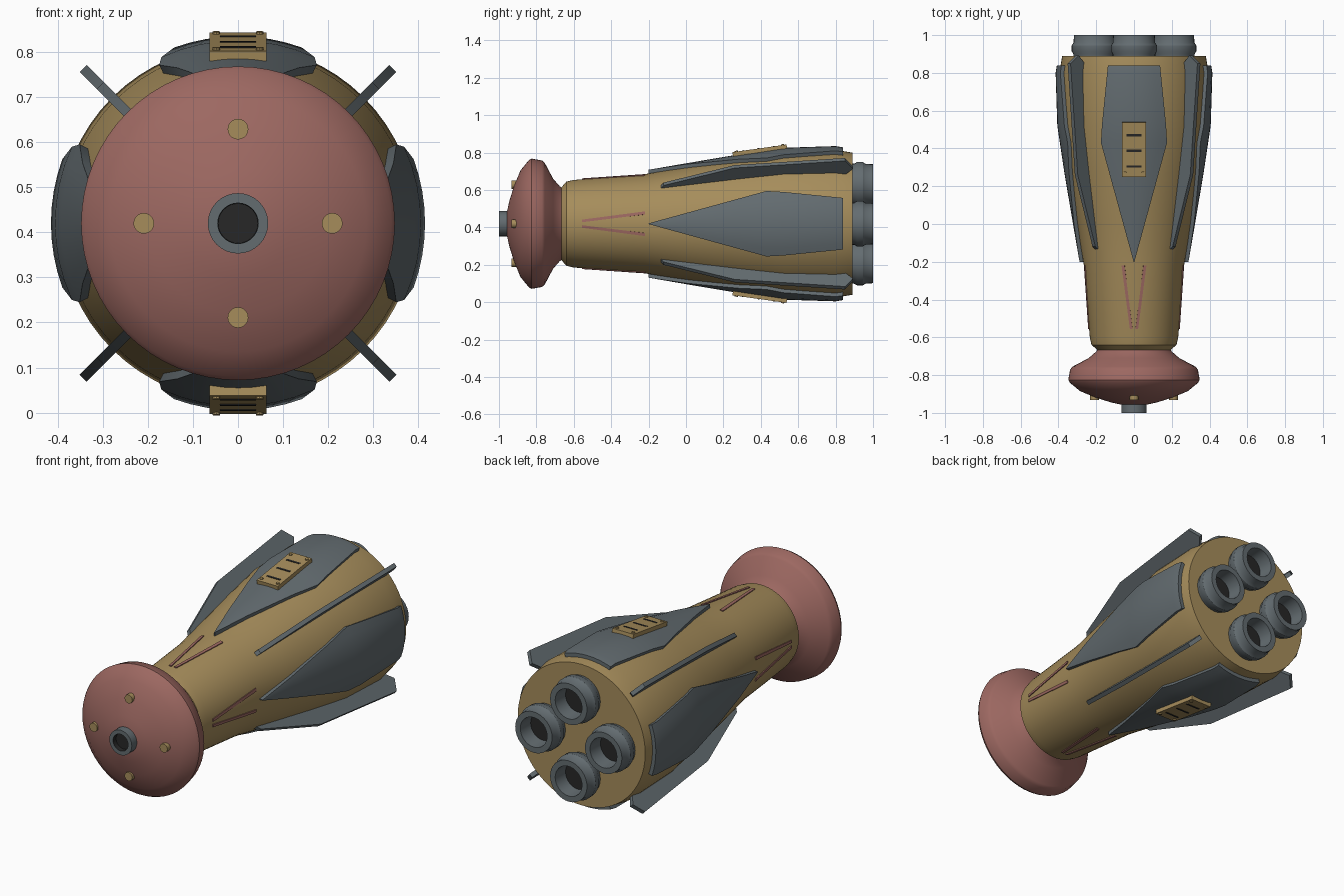
import bpy, bmesh, math
from mathutils import Matrix, Vector

if "Cube" in bpy.data.objects:
    bpy.data.objects.remove(bpy.data.objects["Cube"])

CZ = 0.42  # height of the long axis


def material(name, rgb):
    m = bpy.data.materials.new(name)
    m.diffuse_color = (*rgb, 1)
    m.use_nodes = True
    m.node_tree.nodes["Principled BSDF"].inputs["Base Color"].default_value = m.diffuse_color
    return m


GOLD = material("ochre", (0.38, 0.265, 0.105))
GREY = material("steel grey", (0.125, 0.15, 0.163))
RED = material("dusty red", (0.335, 0.138, 0.12))
DARK = material("dark", (0.02, 0.02, 0.02))

# hull outline as (y, radius)
HULL = [(-0.67, 0.19), (-0.64, 0.225), (-0.6, 0.234), (-0.22, 0.265), (0.0, 0.303),
        (0.28, 0.35), (0.52, 0.386), (0.8, 0.395), (0.89, 0.38)]


def interp(table, y):
    for (y0, v0), (y1, v1) in zip(table, table[1:]):
        if y <= y1:
            return v0 + (v1 - v0) * (y - y0) / (y1 - y0)
    return table[-1][1]


def finish(name, bm, mats, turn=0.0):
    """Turn the part about the long axis, lift it and shade it."""
    bmesh.ops.recalc_face_normals(bm, faces=bm.faces)
    bm.transform(Matrix.Translation((0, 0, CZ)) @ Matrix.Rotation(turn, 4, 'Y'))
    me = bpy.data.meshes.new(name)
    bm.to_mesh(me)
    bm.free()
    for m in mats:
        me.materials.append(m)
    ob = bpy.data.objects.new(name, me)
    bpy.context.collection.objects.link(ob)
    bpy.ops.object.select_all(action='DESELECT')
    ob.select_set(True)
    bpy.context.view_layer.objects.active = ob
    bpy.ops.object.shade_smooth_by_angle(angle=math.radians(32))
    return ob


def lathe(name, profile, mats, n=48, centre=(0, 0), turn=0.0, dark_from=None):
    """Closed solid of revolution; bands from index dark_from use the second material."""
    bm = bmesh.new()
    rings = []
    for y, r in profile:
        rings.append([bm.verts.new((centre[0] + r * math.cos(2 * math.pi * i / n), y,
                                    centre[1] + r * math.sin(2 * math.pi * i / n)))
                      for i in range(n)])
    for k, (a, b) in enumerate(zip(rings, rings[1:])):
        for i in range(n):
            f = bm.faces.new((a[i], a[(i + 1) % n], b[(i + 1) % n], b[i]))
            f.material_index = int(dark_from is not None and k >= dark_from)
    bm.faces.new(rings[0])
    f = bm.faces.new(rings[-1])
    f.material_index = int(dark_from is not None)
    return finish(name, bm, mats, turn)


def plate(name, low, high, lift, mat, turn, n=8):
    """Curved plate on the hull between two side outlines given as (y, offset)."""
    y0, y1 = low[0][0], low[-1][0]
    ys = sorted({y for y, _ in low + high} | {y for y, _ in HULL if y0 < y < y1})
    bm = bmesh.new()
    layers = []
    for d in (-0.012, lift):
        rows = []
        for y in ys:
            r = interp(HULL, y)
            a, b = interp(low, y), interp(high, y)
            row = []
            for i in range(n + 1):
                t = math.asin((a + (b - a) * i / n) / (r + lift))
                row.append(bm.verts.new(((r + d) * math.sin(t), y, (r + d) * math.cos(t))))
            rows.append(row)
        layers.append(rows)
    bot, top = layers
    m = len(ys)
    for j in range(m - 1):
        for i in range(n):
            for L in layers:
                bm.faces.new((L[j][i], L[j][i + 1], L[j + 1][i + 1], L[j + 1][i]))
        for i in (0, n):
            bm.faces.new((bot[j][i], bot[j + 1][i], top[j + 1][i], top[j][i]))
    for j in (0, m - 1):
        for i in range(n):
            bm.faces.new((bot[j][i], bot[j][i + 1], top[j][i + 1], top[j][i]))
    return finish(name, bm, [mat], turn)


# hull and nose
lathe("hull", HULL, [GOLD], 64)
lathe("nose_cap", [(-0.66, 0.19), (-0.675, 0.2), (-0.71, 0.24), (-0.755, 0.325),
                   (-0.77, 0.338), (-0.825, 0.348), (-0.84, 0.34), (-0.885, 0.285),
                   (-0.92, 0.2), (-0.945, 0.12), (-0.96, 0.05)], [RED], 64)
lathe("nose_port", [(-0.93, 0.067), (-1.0, 0.067), (-1.0, 0.045), (-0.975, 0.044)],
      [GREY, DARK], 32, dark_from=2)

for k in range(4):
    turn = k * math.pi / 2
    # studs on the nose
    lathe(f"nose_stud_{k}", [(-0.9, 0.023), (-0.933, 0.023)], [GOLD], 20, (0, 0.209), turn)
    # engine nozzles
    lathe(f"engine_{k}", [(0.87, 0.112), (0.9, 0.113), (0.915, 0.122), (0.945, 0.122),
                          (0.96, 0.112), (1.0, 0.11), (1.0, 0.08), (0.92, 0.074)],
          [GREY, DARK], 32, (0, 0.208), turn, dark_from=7)
    # long pointed armour panels
    edge = [(-0.2, 0.002), (0.43, 0.175), (0.52, 0.17), (0.84, 0.138)]
    plate(f"armour_panel_{k}", [(y, -w) for y, w in edge], edge, 0.02, GREY, turn)
    # converging stripes
    for s in (-1, 1):
        a = [(-0.555, s * 0.008), (-0.22, s * 0.05)]
        b = [(-0.555, s * 0.022), (-0.22, s * 0.066)]
        plate(f"stripe_{k}_{s}", a, b, 0.005, RED, turn, 2)
    # diagonal fins, outline as (y, radius)
    bm = bmesh.new()
    outline = [(-0.14, 0.27), (-0.12, 0.3), (0.26, 0.432), (0.85, 0.486),
               (0.893, 0.425), (0.84, 0.37), (0.3, 0.33)]
    sides = [[bm.verts.new((x, y, r)) for y, r in outline] for x in (-0.011, 0.011)]
    for s in sides:
        bm.faces.new(s)
    for i in range(len(outline)):
        j = (i + 1) % len(outline)
        bm.faces.new((sides[0][i], sides[0][j], sides[1][j], sides[1][i]))
    finish(f"fin_{k}", bm, [GREY], turn + math.pi / 4)


def box(bm, loc, size, frame, mat=0):
    out = bmesh.ops.create_cube(bm, size=1, matrix=frame @ Matrix.Translation(loc)
                                @ Matrix.Diagonal((*size, 1)))
    for f in {f for v in out["verts"] for f in v.link_faces}:
        f.material_index = mat


# vent hatches on top and bottom, tilted along the panel slope
slope = math.atan2(0.041, 0.29)
for name, turn in (("top_hatch", 0), ("bottom_hatch", math.pi)):
    frame = Matrix.Translation((0, 0.395, 0.388)) @ Matrix.Rotation(slope, 4, 'X')
    bm = bmesh.new()
    box(bm, (0, 0, 0), (0.126, 0.292, 0.03), frame)
    for y in (-0.09, -0.005, 0.078):
        box(bm, (0, y, 0.0145), (0.08, 0.011, 0.005), frame, 1)
    for x in (-0.048, 0.048):
        for y in (-0.125, 0.125):
            bmesh.ops.create_cone(bm, cap_ends=True, segments=10, radius1=0.009, radius2=0.009,
                                  depth=0.012,
                                  matrix=frame @ Matrix.Translation((x, y, 0.014)))
    finish(name, bm, [GOLD, DARK], turn)
